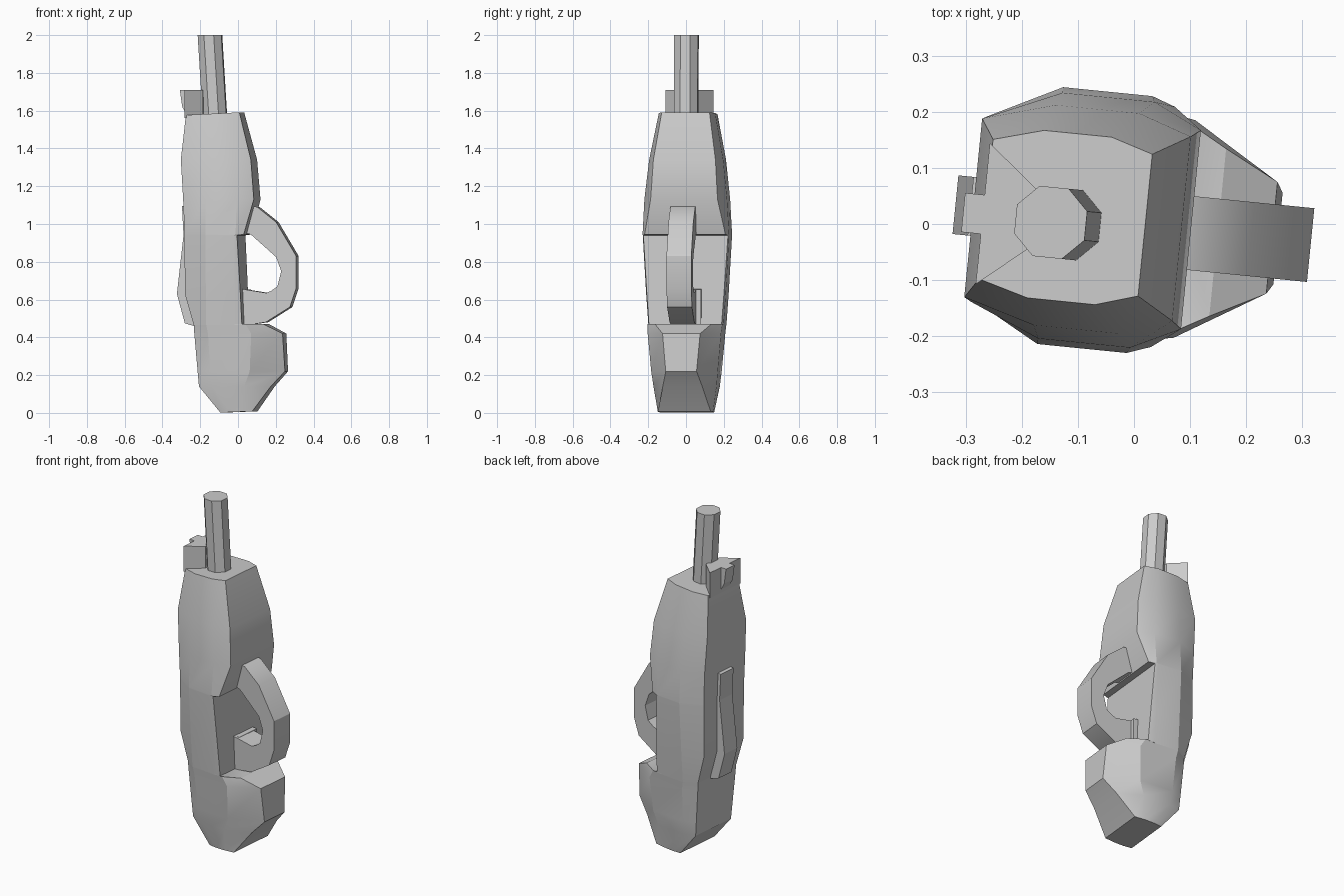
import bpy, bmesh, math

TURN = -0.1  # the whole model is turned slightly about z


def finish(name, verts, faces, smooth=None):
    me = bpy.data.meshes.new(name)
    me.from_pydata(verts, [], faces)
    bm = bmesh.new()
    bm.from_mesh(me)
    bmesh.ops.recalc_face_normals(bm, faces=bm.faces)
    bm.to_mesh(me)
    bm.free()
    ob = bpy.data.objects.new(name, me)
    bpy.context.collection.objects.link(ob)
    ob.rotation_euler.z = TURN
    if smooth:
        bpy.ops.object.select_all(action='DESELECT')
        ob.select_set(True)
        bpy.context.view_layer.objects.active = ob
        bpy.ops.object.shade_smooth_by_angle(angle=math.radians(smooth))
    return ob


def loft(name, rings, smooth=None):
    n = len(rings[0])
    verts = [v for r in rings for v in r]
    faces = [tuple(range(n)), tuple(range(len(verts) - n, len(verts)))]
    for k in range(len(rings) - 1):
        for i in range(n):
            j = (i + 1) % n
            faces.append((k * n + i, k * n + j, (k + 1) * n + j, (k + 1) * n + i))
    return finish(name, verts, faces, smooth)


def side_prism(name, profile, y0, y1, smooth=None):
    return loft(name, [[(x, y, z) for x, z in profile] for y in (y0, y1)], smooth)


def section(z, xl, m1, m2, xr, yl, ym, yr, slope=0):
    half = [(xr, yr), (m2, ym), (m1, ym), (xl, yl)]
    pts = half + [(x, -y) for x, y in reversed(half)]
    return [(x, y, z + slope * x) for x, y in pts]


# Main body and lower grip: z, left x, two middle x, right x, three half widths
loft("body", [
    section(0.005, -0.08, -0.03, 0.03, 0.09, 0.14, 0.147, 0.14, 0.04),
    section(0.14, -0.193, -0.12, 0.05, 0.185, 0.145, 0.168, 0.105),
    section(0.22, -0.20, -0.13, 0.08, 0.258, 0.148, 0.177, 0.082),
    section(0.42, -0.217, -0.14, 0.09, 0.247, 0.155, 0.195, 0.10),
    section(0.47, -0.22, -0.15, 0.06, 0.15, 0.157, 0.20, 0.15),
    section(0.465, -0.22, -0.15, 0.0, 0.04, 0.157, 0.20, 0.193),
    section(0.63, -0.266, -0.15, 0.0, 0.033, 0.163, 0.212, 0.205),
    section(0.94, -0.268, -0.15, 0.0, 0.017, 0.165, 0.23, 0.225),
    section(0.945, -0.268, -0.15, 0.01, 0.052, 0.165, 0.23, 0.215),
    section(1.13, -0.275, -0.15, 0.015, 0.102, 0.167, 0.22, 0.178),
    section(1.34, -0.288, -0.16, -0.01, 0.085, 0.16, 0.197, 0.165),
    section(1.59, -0.265, -0.176, -0.055, 0.02, 0.125, 0.15, 0.127, 0.05),
], 22)


# Tilted eight-sided barrel
def octagon(cx, z):
    return [(cx + 0.068 * math.cos(a), -0.012 + 0.068 * math.sin(a), z)
            for a in (math.pi / 8 + i * math.pi / 4 for i in range(8))]


loft("barrel", [octagon(-0.121, 1.56), octagon(-0.148, 2.0)])

# Wedge-shaped rear sight with a central lug
sight = [(-0.27, 0.118), (-0.18, 0.045), (-0.18, -0.06), (-0.27, -0.135)]
loft("rear_sight", [[(x, y, z) for x, y in sight] for z in (1.56, 1.71)])
side_prism("sight_lug", [(-0.25, 1.58), (-0.27, 1.58), (-0.292, 1.62), (-0.305, 1.71), (-0.25, 1.71)],
           -0.045, 0.025)

# Curved guard loop on the right side
outer = [(0.06, 1.10), (0.11, 1.09), (0.21, 1.01), (0.317, 0.83), (0.317, 0.66), (0.283, 0.56),
         (0.155, 0.48), (0.02, 0.46)]
inner = [(0.02, 0.96), (0.075, 0.945), (0.21, 0.825), (0.237, 0.75), (0.217, 0.67), (0.182, 0.645),
         (0.158, 0.635), (0.02, 0.657)]
n = len(outer)
verts = [(x, y, z) for y in (-0.072, 0.06) for x, z in outer + inner]
faces = []
for i in range(n - 1):
    for s in (0, 2 * n):  # the two flat sides
        faces.append((s + i, s + i + 1, s + n + i + 1, s + n + i))
    for r in (0, n):      # the outer and inner rims
        faces.append((r + i, r + i + 1, 2 * n + r + i + 1, 2 * n + r + i))
for i in (0, n - 1):
    faces.append((i, n + i, 3 * n + i, 2 * n + i))
finish("guard", verts, faces, 28)

# Small block where the guard meets the body
side_prism("guard_root", [(0.01, 0.465), (0.06, 0.468), (0.06, 0.653), (0.01, 0.656)], -0.06, 0.085)

# Raised strip along the left side
side_prism("back_strip", [(-0.25, 1.10), (-0.293, 1.095), (-0.285, 0.94), (-0.32, 0.63),
                          (-0.278, 0.475), (-0.20, 0.45)], -0.05, 0.055)
